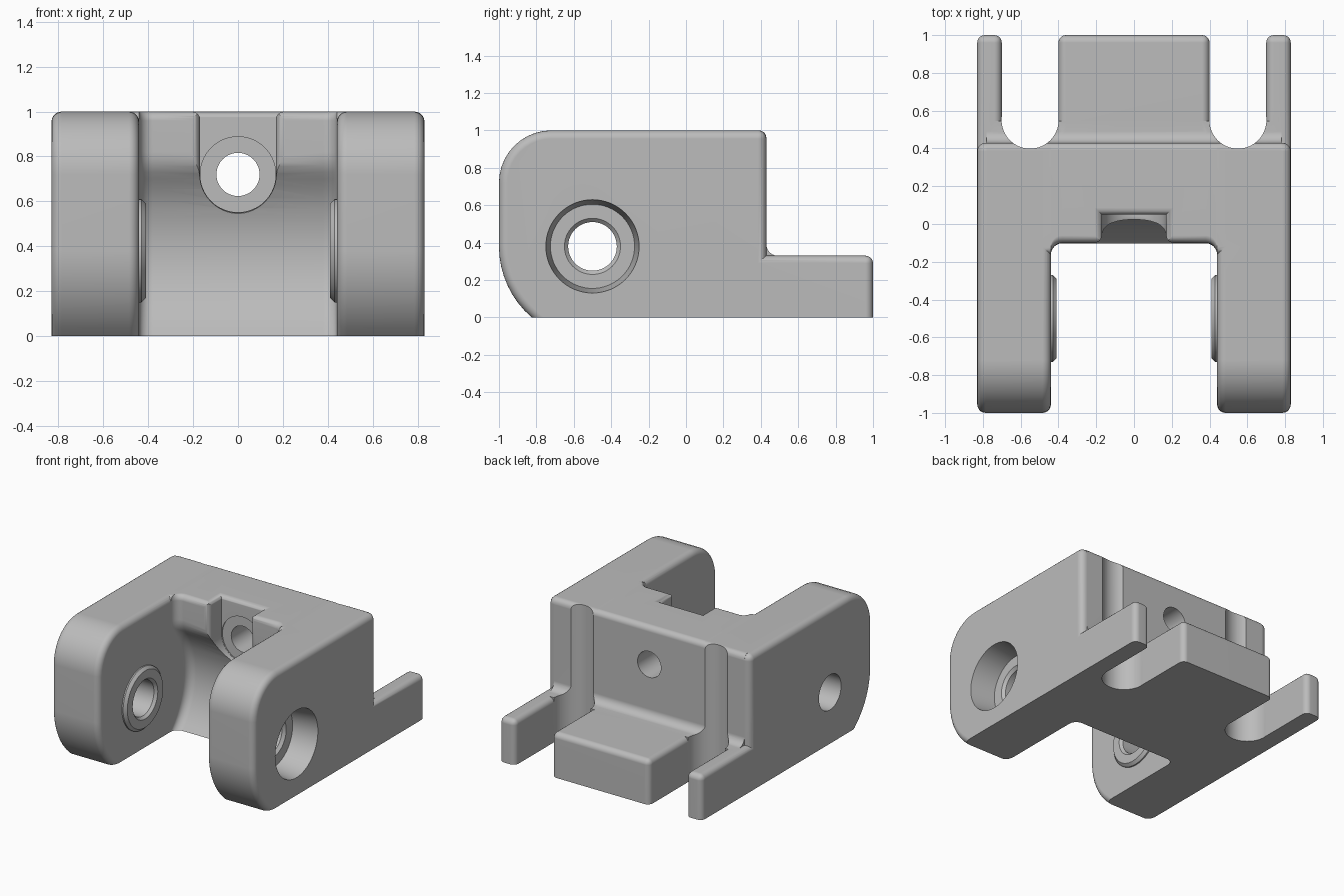
import bpy, bmesh
from math import sin, cos, pi, radians, sqrt, asin

cube = bpy.data.objects.get("Cube")
if cube:
    bpy.data.objects.remove(cube, do_unlink=True)

# One plain grey material
grey = bpy.data.materials.new("plain_grey")
grey.use_nodes = True
colour = (0.5, 0.5, 0.5, 1)
grey.diffuse_color = colour
for node in grey.node_tree.nodes:
    if node.type == 'BSDF_PRINCIPLED':
        node.inputs["Base Color"].default_value = colour

ROUND = 0.045
PIVOT = (-0.5, 0.38)


def place(axis, pts, d):
    """Lift a flat outline into space at distance d along an axis."""
    if axis == 'X':
        return [(d, a, b) for a, b in pts]
    if axis == 'Y':
        return [(a, d, b) for a, b in pts]
    return [(a, b, d) for a, b in pts]


def arc(c, r, start, end, n):
    return [(round(c[0] + r * cos(t), 5), round(c[1] + r * sin(t), 5))
            for t in (radians(start + (end - start) * i / n) for i in range(n + 1))]


def rect(a0, a1, b0, b1):
    return [(a0, b0), (a1, b0), (a1, b1), (a0, b1)]


def loft(name, rings, bevel=0):
    """Skin a row of equal rings, cap it, and round all edges off the floor."""
    bm = bmesh.new()
    rows = [[bm.verts.new(p) for p in ring] for ring in rings]
    n = len(rows[0])
    for lo, hi in zip(rows, rows[1:]):
        for i in range(n):
            j = (i + 1) % n
            bm.faces.new((lo[i], lo[j], hi[j], hi[i]))
    bm.faces.new(rows[0][::-1])
    bm.faces.new(rows[-1])
    bmesh.ops.recalc_face_normals(bm, faces=bm.faces)
    if bevel:
        edges = [e for e in bm.edges if e.calc_face_angle() > 0.6
                 and max(v.co.z for v in e.verts) > 0.001]
        bmesh.ops.bevel(bm, geom=edges, offset=bevel, segments=5, profile=0.5,
                        affect='EDGES', clamp_overlap=False)
        bmesh.ops.recalc_face_normals(bm, faces=bm.faces)
    mesh = bpy.data.meshes.new(name)
    bm.to_mesh(mesh)
    bm.free()
    mesh.materials.append(grey)
    obj = bpy.data.objects.new(name, mesh)
    bpy.context.collection.objects.link(obj)
    return obj


def lathe(name, axis, c, steps, sides=64):
    """Round part from (distance, radius) steps along an axis."""
    return loft(name, [place(axis, arc(c, r, 0, 360, sides)[:-1], d) for d, r in steps])


# Cross body: concave front wall swept round the pivot, cove at the back foot
def body_section(x, push):
    front = []
    for i in range(17):
        z = 0.70 * i / 16
        front.append((PIVOT[0] + sqrt(0.55 ** 2 - (z - PIVOT[1]) ** 2), z))
    front += [(-0.075, 0.73), (-0.09, 0.76), (-0.098, 0.79), (-0.1, 0.82)]
    front += arc((-0.06, 0.96), 0.04, 180, 90, 5)
    back = arc((0.39, 0.96), 0.04, 90, 0, 5)
    back += arc((0.49, 0.39), 0.06, 180, 270, 6) + [(0.49, 0)]
    return place('X', [(y - push, z) for y, z in front] + back, x)


half = [(0.38 + 0.06 * sin(a), 0.06 * (1 - cos(a)))
        for a in (pi / 2 * i / 6 for i in range(7))] + [(0.78, 0.06)]
stations = [(-x, p) for x, p in half[::-1]] + half
body = loft("bracket_body", [body_section(x, p) for x, p in stations])

# Foot bar and central tongue
adds = [loft("foot_bar", [place('Z', rect(-0.77, 0.77, 0.2, 0.545), z) for z in (0, 0.33)]),
        loft("rear_tongue", [place('Z', rect(-0.4, 0.4, 0.2, 1), z) for z in (0, 0.33)], 0.04)]
cuts = []

# Arms, rear legs, pivot bosses and rear grooves on both sides
low = 180 + math_angle if (math_angle := asin(PIVOT[1] / 0.5) * 180 / pi) else 180
arm_outline = (arc((-0.72, 0.72), 0.28, 90, 180, 10) + arc(PIVOT, 0.5, 180, low, 8)
               + [(0.43, 0), (0.43, 1)])
arm_outline = [(y, max(z, 0)) for y, z in arm_outline]
for side, s in (("left", 1), ("right", -1)):
    adds.append(loft(side + "_arm",
                     [place('X', arm_outline, s * x) for x in (0.44, 0.83)], ROUND))
    adds.append(loft(side + "_leg",
                     [place('X', rect(0, 1, 0, 0.33), s * x) for x in (0.7, 0.83)], 0.04))
    adds.append(lathe(side + "_boss", 'X', PIVOT,
                      [(s * 0.5, 0.23), (s * 0.43, 0.23), (s * 0.41, 0.21)]))
    cuts.append(lathe(side + "_groove", 'Z', (s * 0.55, 0.55),
                      [(-0.1, 0.151), (1.1, 0.151)]))

# Pivot bore: through hole, chamfered mouths, wide recess in the left arm
cuts.append(lathe("pivot_bore", 'X', PIVOT,
                  [(-1, 0.13), (-0.43, 0.13), (-0.4, 0.155), (0.4, 0.155), (0.43, 0.13),
                   (0.62, 0.13), (0.64, 0.15), (0.64, 0.225), (0.85, 0.252)]))


# Front pocket with a rounded mouth, open at the top
def pocket_ring(y, r, sink):
    pts = arc((0, 0.72), r, 180, 360, 24) + [(r, 1.1), (-r, 1.1)]
    return [(x, y + sink * max(0, 0.72 - z) / r, z) for x, z in pts]


quarter = [pi / 2 * i / 6 for i in range(7)]
rings = [pocket_ring(0.05, 0.17, 0)]
rings += [pocket_ring(-0.06 - 0.04 * sin(a), 0.17 + 0.04 * (1 - cos(a)), 0.1) for a in quarter]
rings.append(pocket_ring(-0.3, 0.21, 0.1))
cuts.append(loft("pocket", rings))

# Rounded upper rim of the pocket
rim = [(0.96 + 0.04 * sin(a), 0.04 * (1 - cos(a)) - 0.003) for a in quarter] + [(1.1, 0.037)]
cuts.append(loft("pocket_rim", [place('Z', rect(-0.17 - e, 0.17 + e, -0.3, 0.05 + e), z)
                                for z, e in rim]))

# Bolt seat and bolt hole through the back wall
cuts.append(lathe("bolt_seat", 'Y', (0, 0.72), [(0, 0.168), (0.058, 0.168)]))
cuts.append(lathe("bolt_hole", 'Y', (0, 0.72), [(-0.2, 0.096), (0.6, 0.096)]))

# Join and cut everything into one solid
for tools, operation in ((adds, 'UNION'), (cuts, 'DIFFERENCE')):
    for tool in tools:
        mod = body.modifiers.new(tool.name, 'BOOLEAN')
        mod.operation = operation
        mod.solver = 'EXACT'
        mod.object = tool
bpy.context.view_layer.update()
solid = bpy.data.meshes.new_from_object(
    body.evaluated_get(bpy.context.evaluated_depsgraph_get()))
body.modifiers.clear()
body.data = solid
for tool in adds + cuts:
    bpy.data.objects.remove(tool, do_unlink=True)
solid.materials.clear()
solid.materials.append(grey)
for poly in solid.polygons:
    poly.material_index = 0

# Smooth rounds, sharp creases, flat faces kept flat
bpy.ops.object.select_all(action='DESELECT')
body.select_set(True)
bpy.context.view_layer.objects.active = body
bpy.ops.object.shade_smooth_by_angle(angle=radians(35))
weighted = body.modifiers.new("flat_faces", 'WEIGHTED_NORMAL')
weighted.keep_sharp = True
